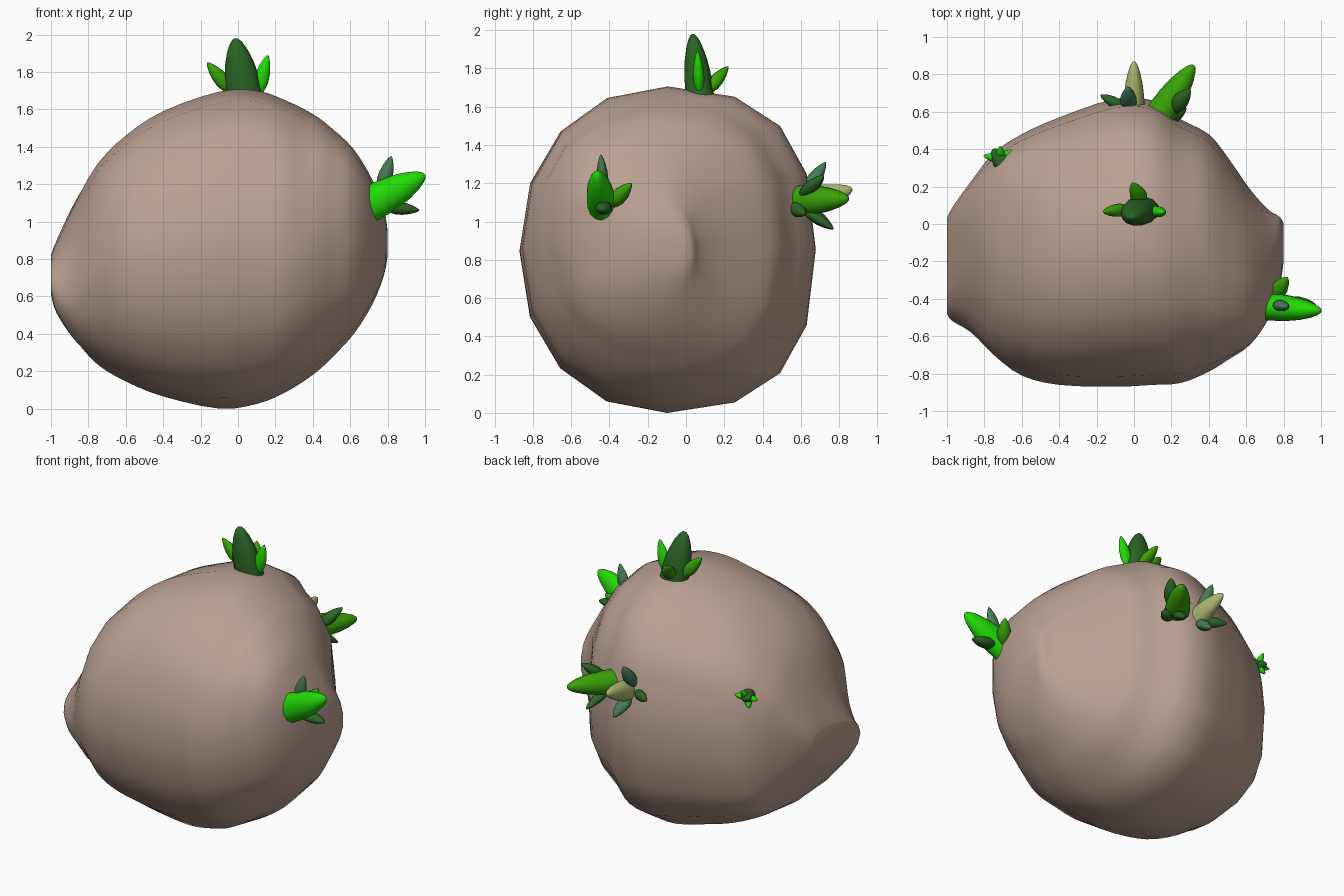
import bpy, bmesh, math
from mathutils import Vector

cube = bpy.data.objects.get("Cube")
if cube:
    bpy.data.objects.remove(cube, do_unlink=True)


def material(name, r, g, b):
    mat = bpy.data.materials.new(name)
    mat.use_nodes = True
    mat.diffuse_color = (r, g, b, 1)
    mat.node_tree.nodes["Principled BSDF"].inputs["Base Color"].default_value = (r, g, b, 1)
    return mat


SKIN = material("dusty brown skin", .5, .355, .29)
BRIGHT = material("bright green", .016, .7, .002)
MID = material("leaf green", .04, .36, .002)
DARK = material("dark green", .024, .13, .018)
TEAL = material("teal green", .065, .2, .1)
PALE = material("pale green", .41, .49, .16)


def loft(name, rings, mat):
    """Skin a list of equal-length closed rings and cap both ends."""
    bm = bmesh.new()
    loops = [[bm.verts.new(p) for p in ring] for ring in rings]
    count = len(loops[0])
    for a, b in zip(loops, loops[1:]):
        for i in range(count):
            j = (i + 1) % count
            bm.faces.new((a[i], a[j], b[j], b[i]))
    bm.faces.new(loops[0])
    bm.faces.new(loops[-1])
    bmesh.ops.recalc_face_normals(bm, faces=bm.faces)
    mesh = bpy.data.meshes.new(name)
    bm.to_mesh(mesh)
    bm.free()
    obj = bpy.data.objects.new(name, mesh)
    bpy.context.collection.objects.link(obj)
    mesh.materials.append(mat)
    bpy.ops.object.select_all(action='DESELECT')
    obj.select_set(True)
    bpy.context.view_layer.objects.active = obj
    bpy.ops.object.shade_smooth_by_angle(angle=math.radians(65))
    return obj


def clamp(v):
    return max(0, min(1, v))


# Body sections along x: x, back and front extent, bottom and top
SECTIONS = [Vector(s) for s in (
    (-1, -.48, .03, .61, .82),
    (-.97, -.52, .09, .51, .9),
    (-.87, -.58, .23, .36, 1.11),
    (-.75, -.7, .38, .235, 1.31),
    (-.6, -.81, .48, .145, 1.46),
    (-.4, -.86, .57, .065, 1.59),
    (-.1, -.87, .67, 0, 1.695),
    (.1, -.86, .66, .025, 1.7),
    (.25, -.85, .56, .085, 1.65),
    (.4, -.79, .48, .18, 1.575),
    (.5, -.73, .36, .27, 1.5),
    (.62, -.65, .19, .4, 1.385),
    (.72, -.51, .08, .56, 1.22),
    (.78, -.33, .04, .71, 1.07),
    (.8, -.2, 0, .82, .95))]


def power(v, p):
    return math.copysign(abs(v) ** (2 / p), v)


def body_ring(section, sides=16):
    x, y0, y1, z0, z1 = section
    left, right = clamp((x - .35) / .35), clamp((-x - .3) / .4)
    droop = .45 * clamp((-x - .75) / .2)
    ring = []
    for i in range(sides):
        t = math.tau * i / sides
        # One flank of each end is squarer than the other
        square = (2.15 + (.35 + .55 * right) * clamp(2 * math.cos(t))
                  + .5 * left * clamp(-2 * math.cos(t)))
        ring.append((x, (y0 + y1) / 2 + (y1 - y0) / 2 * power(math.cos(t + .2 * left), square),
                     (z0 + z1) / 2 + (z1 - z0) / 2 * power(math.sin(t + droop), square)))
    return ring


def smooth_path(points, steps):
    """Catmull-Rom interpolation through the points."""
    out = []
    for i in range(len(points) - 1):
        b, c = points[i], points[i + 1]
        a = points[max(i - 1, 0)]
        d = points[min(i + 2, len(points) - 1)]
        for k in range(steps):
            t = k / steps
            out.append(b + (c - a) * (t / 2) + (a * 2 - b * 5 + c * 4 - d) * (t * t / 2)
                       + (b * 3 - a - c * 3 + d) * (t ** 3 / 2))
    return out + [points[-1]]


loft("body", [body_ring(s) for s in smooth_path(SECTIONS, 3)], SKIN)

# Leaf outline: fraction of length, fraction of half width
BROAD = ((0, 1), (.2, .99), (.4, .93), (.6, .8), (.8, .57), (.93, .34), (.985, .16), (1, .02))
SLIM = ((0, .45), (.15, .75), (.35, 1), (.55, .95), (.75, .7), (.9, .4), (.98, .15), (1, .02))


def leaf(name, base, tip, width, thick, mat, outline=SLIM, normal=(0, 1, 0)):
    base, tip = Vector(base), Vector(tip)
    axis = tip - base
    side = axis.cross(Vector(normal)).normalized()
    flat = side.cross(axis).normalized()
    rings = []
    for t, r in outline:
        ring = []
        for i in range(14):
            a = math.tau * i / 14
            ring.append(base + axis * t + side * (width / 2 * r * math.cos(a))
                        + flat * (thick / 2 * r * math.sin(a)))
        rings.append(ring)
    loft(name, rings, mat)


UP = (0, 0, 1)
# Crown sprout
leaf("crown_main_leaf", (.04, .075, 1.64), (-.015, .035, 1.98), .195, .15, DARK, BROAD)
leaf("crown_right_leaf", (-.03, .08, 1.69), (-.165, .065, 1.85), .08, .07, MID)
leaf("crown_left_leaf", (.1, .07, 1.67), (.16, .06, 1.89), .08, .06, BRIGHT)
leaf("crown_back_leaf", (.05, .1, 1.67), (-.01, .22, 1.81), .09, .07, MID, SLIM, UP)

# Side sprout
leaf("side_main_leaf", (.7, -.44, 1.09), (1, -.465, 1.25), .19, .15, BRIGHT, BROAD)
leaf("side_upper_leaf", (.76, -.43, 1.15), (.82, -.445, 1.35), .08, .06, TEAL)
leaf("side_lower_leaf", (.78, -.43, 1.08), (.97, -.43, 1.06), .07, .09, DARK)
leaf("side_back_leaf", (.74, -.4, 1.08), (.82, -.285, 1.2), .09, .08, MID, SLIM, UP)

# Back sprout, large leaf group
leaf("back_main_leaf", (.13, .57, 1.11), (.32, .85, 1.12), .16, .16, MID, BROAD, UP)
leaf("back_upper_leaf", (.2, .6, 1.13), (.3, .72, 1.24), .09, .07, DARK, SLIM, UP)
leaf("back_side_leaf", (.16, .55, 1.08), (.28, .62, 1.04), .08, .08, DARK, SLIM, UP)
leaf("back_lower_leaf", (.16, .6, 1.08), (.23, .77, .96), .08, .06, DARK, SLIM, UP)

# Back sprout, pale leaf group
leaf("pale_main_leaf", (0, .57, 1.09), (0, .87, 1.17), .115, .15, PALE, BROAD, UP)
leaf("pale_upper_leaf", (-.03, .61, 1.13), (-.03, .73, 1.31), .09, .08, TEAL, SLIM, UP)
leaf("pale_lower_leaf", (-.01, .62, 1.07), (.02, .77, .96), .09, .07, TEAL, SLIM, UP)
leaf("pale_side_leaf", (-.05, .62, 1.1), (-.18, .69, 1.1), .06, .07, DARK, SLIM, UP)

# Small bud
leaf("bud_main_leaf", (-.69, .31, 1.14), (-.755, .4, 1.15), .1, .09, DARK, BROAD, UP)
for i, (dx, dy, dz) in enumerate(((-.07, 0, 0), (.09, .03, .01), (.02, .05, .06), (-.02, .02, -.06))):
    leaf(f"bud_leaf_{i + 1}", (-.715, .35, 1.14), (-.735 + dx, .365 + dy, 1.145 + dz),
         .045, .04, BRIGHT, SLIM, UP)
